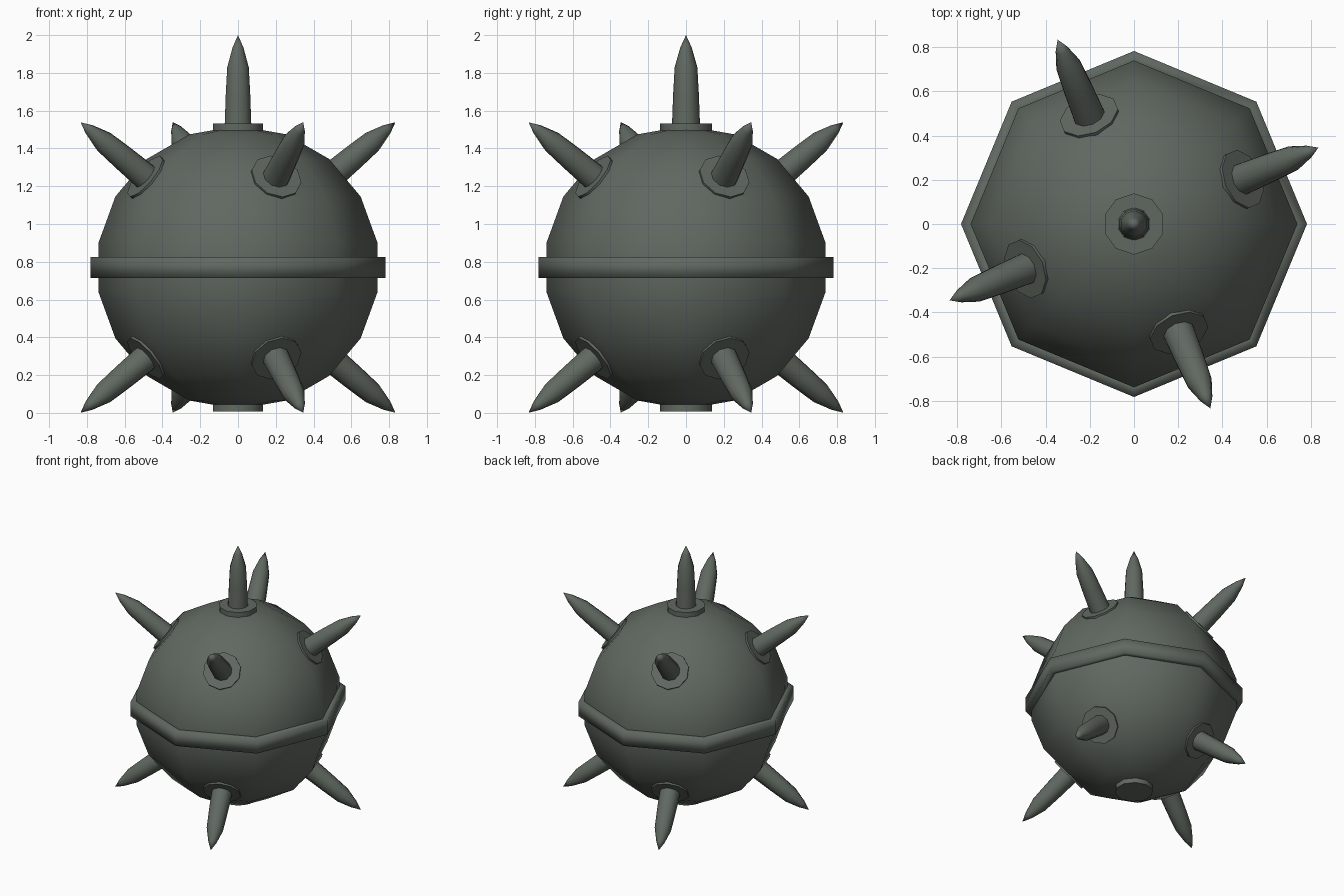
import bpy, bmesh, math
from mathutils import Vector, Matrix

if "Cube" in bpy.data.objects:
    bpy.data.objects.remove(bpy.data.objects["Cube"])

R = 0.75          # ball radius
CZ = 0.77         # ball centre height
LEN = 0.48        # spike length above the surface

mat = bpy.data.materials.new("dark_grey_green_metal")
mat.diffuse_color = (0.118, 0.138, 0.118, 1)
mat.use_nodes = True
mat.node_tree.nodes["Principled BSDF"].inputs["Base Color"].default_value = mat.diffuse_color


def finish(name, bm, matrix, angle=None):
    """Turn a bmesh into a smooth-shaded object."""
    bmesh.ops.recalc_face_normals(bm, faces=bm.faces)
    me = bpy.data.meshes.new(name)
    bm.to_mesh(me)
    bm.free()
    ob = bpy.data.objects.new(name, me)
    bpy.context.collection.objects.link(ob)
    ob.matrix_world = matrix
    me.materials.append(mat)
    for p in me.polygons:
        p.use_smooth = True
    if angle:
        bpy.ops.object.select_all(action='DESELECT')
        ob.select_set(True)
        bpy.context.view_layer.objects.active = ob
        bpy.ops.object.shade_smooth_by_angle(angle=math.radians(angle))
    return ob


def lathe(name, profile, sides, matrix, phase=0.0, closed=False, angle=None):
    """Spin an (r, z) profile about z; r = 0 points become poles."""
    bm = bmesh.new()
    rings = []
    for r, z in profile:
        if r == 0:
            rings.append([bm.verts.new((0, 0, z))] * sides)
        else:
            rings.append([bm.verts.new((r * math.cos(phase + math.tau * i / sides),
                                        r * math.sin(phase + math.tau * i / sides), z))
                          for i in range(sides)])
    pairs = list(zip(rings, rings[1:]))
    if closed:
        pairs.append((rings[-1], rings[0]))
    for a, b in pairs:
        for i in range(sides):
            j = (i + 1) % sides
            quad = list(dict.fromkeys((a[i], a[j], b[j], b[i])))
            bm.faces.new(quad)
    return finish(name, bm, matrix, angle)


centre = Matrix.Translation((0, 0, CZ))

# Ball: eight sides, nine rings
ball = [(R * math.sin(math.pi * k / 9) if 0 < k < 9 else 0, -R * math.cos(math.pi * k / 9))
        for k in range(10)]
lathe("ball", ball, 8, centre)

# Waist band
lathe("waist_band", [(0.71, -0.056), (0.782, -0.056), (0.782, 0.056), (0.71, 0.056)],
      8, centre, closed=True)


def place(point, normal):
    return (Matrix.Translation(Vector((0, 0, CZ)) + point)
            @ normal.to_track_quat('Z', 'Y').to_matrix().to_4x4())


def collar(name, m):
    lathe(name, [(0, -0.025), (0.138, -0.025), (0.138, 0.013), (0, 0.013)],
          10, m, phase=math.pi / 2, angle=50)


def spike(name, m):
    lathe(name, [(0, -0.02), (0.075, -0.02), (0.068, 0.17), (0.06, 0.31), (0.03, 0.415), (0, LEN)],
          10, m, phase=math.pi / 2, angle=60)


# Poles: a collar at both ends, a spike only on top
up = Vector((0, 0, 1))
collar("top_collar", place(up * R, up))
spike("top_spike", place(up * R, up))
collar("bottom_collar", place(-up * R, -up))

# Side spikes sit on the face centres at 40 degrees of latitude
lo, hi = math.radians(30), math.radians(50)
apo = math.cos(math.pi / 8)
r_mid = R * apo * (math.cos(lo) + math.cos(hi)) / 2
z_mid = R * (math.sin(lo) + math.sin(hi)) / 2
n_r = math.sin(hi) - math.sin(lo)
n_z = apo * (math.cos(lo) - math.cos(hi))
for side, s in (("upper", 1), ("lower", -1)):
    for k in range(4):
        a = math.pi / 8 + k * math.pi / 2
        c, d = math.cos(a), math.sin(a)
        m = place(Vector((r_mid * c, r_mid * d, s * z_mid)),
                  Vector((n_r * c, n_r * d, s * n_z)).normalized())
        collar(f"{side}_collar_{k + 1}", m)
        spike(f"{side}_spike_{k + 1}", m)
